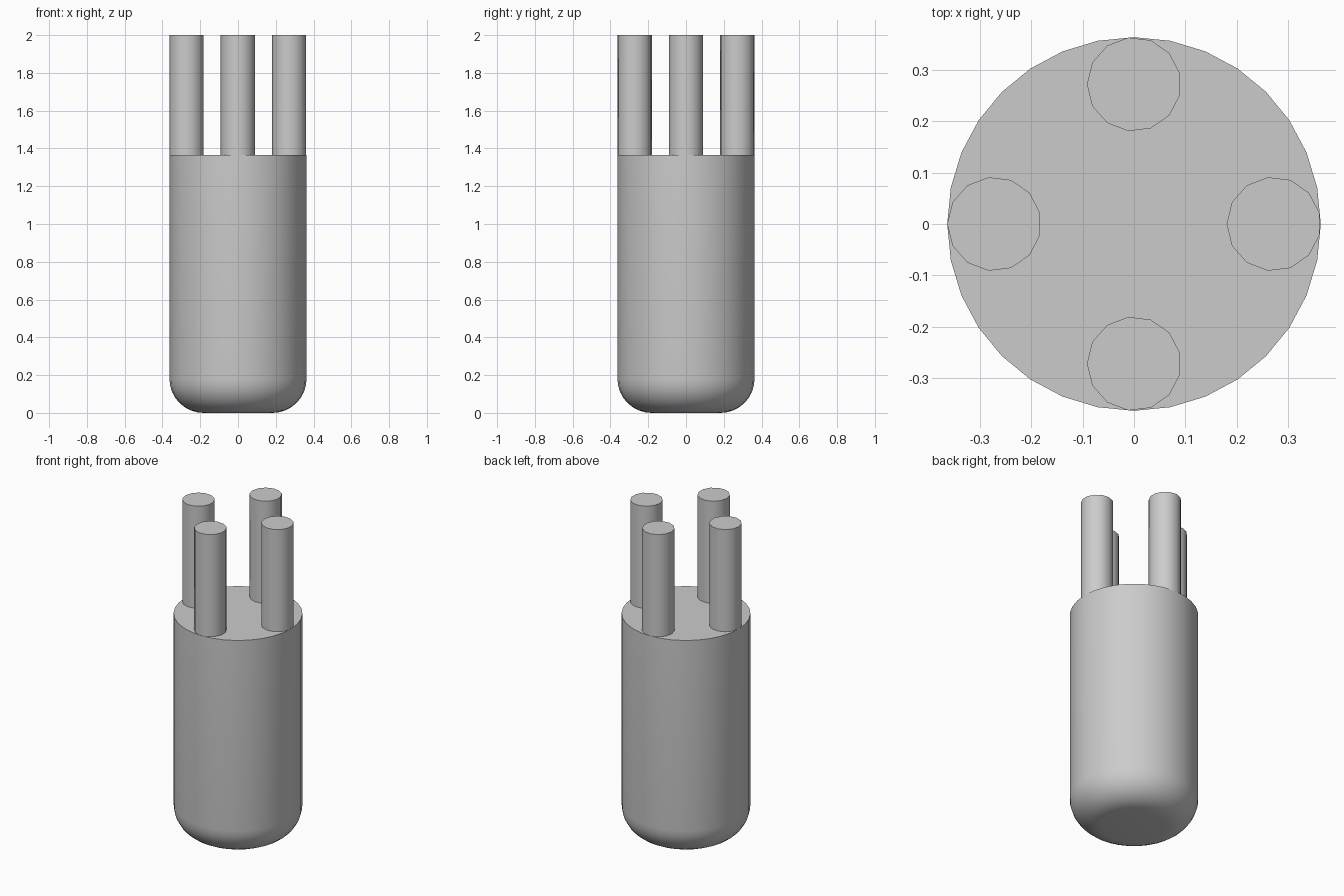
import bpy
import bmesh
from math import cos, sin, pi, radians
from mathutils import Matrix

cube = bpy.data.objects.get("Cube")
if cube:
    bpy.data.objects.remove(cube, do_unlink=True)

BODY_TOP = 1.365
BODY_RADIUS = 0.363
PRONG_RADIUS = 0.0915

grey = bpy.data.materials.new("light_grey")
grey.use_nodes = True
colour = (0.6, 0.6, 0.6, 1)
grey.diffuse_color = colour
grey.node_tree.nodes["Principled BSDF"].inputs["Base Color"].default_value = colour


def cylinder(name, radius, bottom, top, sides, x=0, y=0, rounding=0):
    """Upright capped cylinder, optionally with a rounded bottom rim."""
    bm = bmesh.new()
    place = Matrix.Translation((x, y, (bottom + top) / 2)) @ Matrix.Rotation(pi / 2, 4, "Z")
    bmesh.ops.create_cone(bm, cap_ends=True, segments=sides, radius1=radius,
                          radius2=radius, depth=top - bottom, matrix=place)
    if rounding:
        rim = [e for e in bm.edges if all(v.co.z < bottom + 0.001 for v in e.verts)]
        bmesh.ops.bevel(bm, geom=rim, offset=rounding, segments=8,
                        profile=0.5, affect="EDGES")
    mesh = bpy.data.meshes.new(name)
    bm.to_mesh(mesh)
    bm.free()
    mesh.materials.append(grey)
    obj = bpy.data.objects.new(name, mesh)
    bpy.context.collection.objects.link(obj)
    bpy.ops.object.select_all(action="DESELECT")
    obj.select_set(True)
    bpy.context.view_layer.objects.active = obj
    bpy.ops.object.shade_smooth_by_angle(angle=radians(30))
    return obj


# Main body with a rounded bottom
cylinder("body", BODY_RADIUS, 0, BODY_TOP, 32, rounding=0.18)

# Four prongs standing flush with the body's edge
ring = BODY_RADIUS - PRONG_RADIUS
for i, side in enumerate(("left", "back", "right", "front")):
    a = i * pi / 2
    cylinder(side + "_prong", PRONG_RADIUS, BODY_TOP, 2, 13, ring * cos(a), ring * sin(a))
